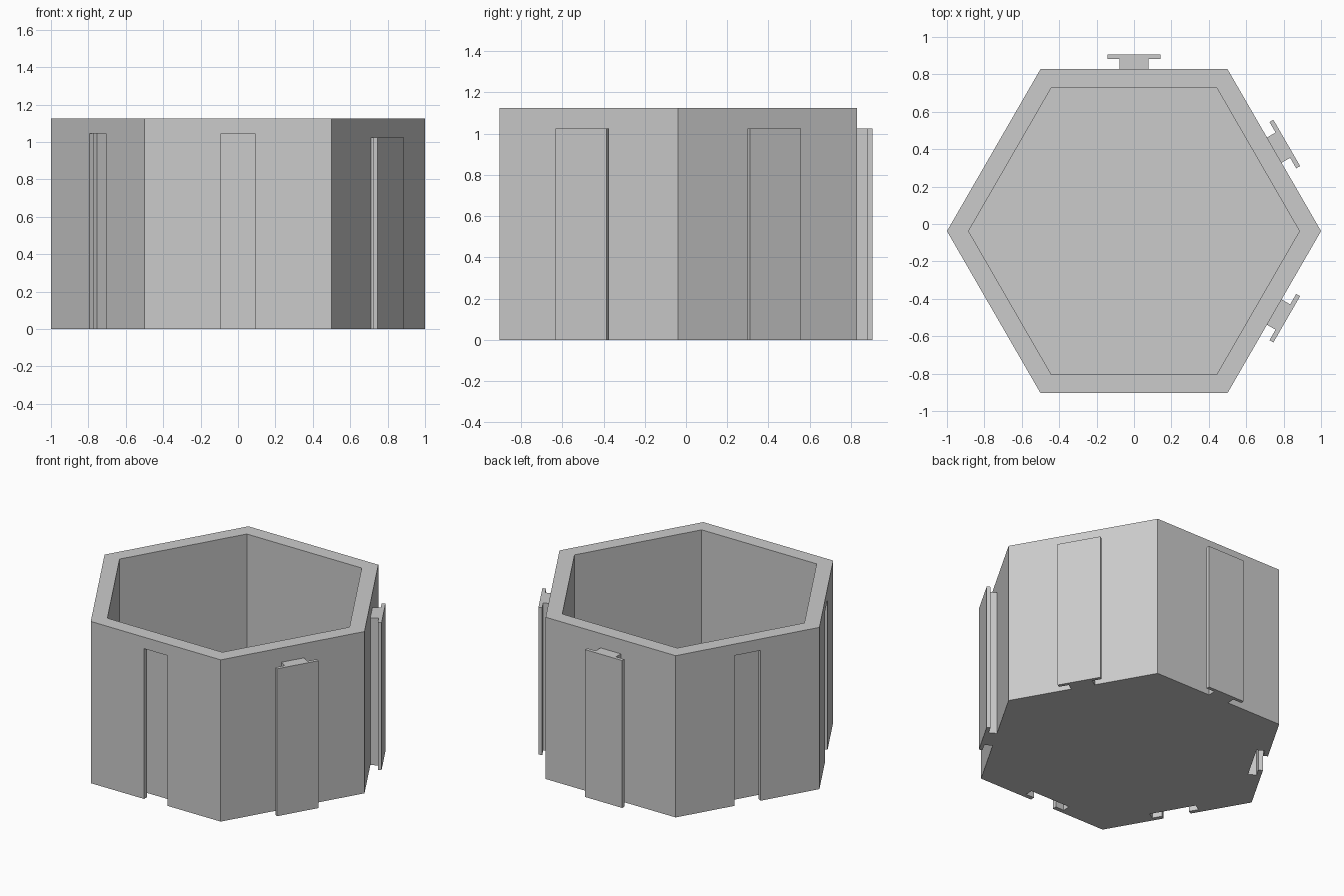
import bpy, bmesh, math
from mathutils import Matrix

if "Cube" in bpy.data.objects:
    bpy.data.objects.remove(bpy.data.objects["Cube"])

CY = -0.038                      # hexagon centre in y
APO = math.sqrt(3) / 2           # centre to flat side
WALL, HEIGHT, FLOOR = 0.1, 1.125, 0.1

grey = bpy.data.materials.new("light grey")
grey.diffuse_color = (0.6, 0.6, 0.6, 1)
grey.use_nodes = True
grey.node_tree.nodes["Principled BSDF"].inputs["Base Color"].default_value = grey.diffuse_color


def prism(name, outline, z0, z1, angle=0.0):
    """Extrude a 2D outline upwards, turned about the hexagon centre."""
    bm = bmesh.new()
    low = bm.faces.new([bm.verts.new((x, y, z0)) for x, y in outline])
    top = bmesh.ops.extrude_face_region(bm, geom=[low])["geom"]
    bmesh.ops.translate(bm, vec=(0, 0, z1 - z0),
                        verts=[v for v in top if isinstance(v, bmesh.types.BMVert)])
    bmesh.ops.recalc_face_normals(bm, faces=bm.faces)
    bm.transform(Matrix.Translation((0, CY, 0)) @ Matrix.Rotation(angle, 4, 'Z'))
    me = bpy.data.meshes.new(name)
    bm.to_mesh(me)
    bm.free()
    me.materials.append(grey)
    ob = bpy.data.objects.new(name, me)
    bpy.context.collection.objects.link(ob)
    return ob


def hexagon(r):
    return [(r * math.cos(i * math.pi / 3), r * math.sin(i * math.pi / 3)) for i in range(6)]


def tee(x0, x1, x2, stem, head):
    """T outline along +x: stem from x0 to x1, head from x1 to x2."""
    half = [(x0, stem), (x1, stem), (x1, head), (x2, head)]
    return half + [(x, -y) for x, y in reversed(half)]


def cut(target, cutter):
    mod = target.modifiers.new(cutter.name, 'BOOLEAN')
    mod.operation, mod.solver, mod.object = 'DIFFERENCE', 'EXACT', cutter
    cutter.hide_render = True
    cutter.hide_set(True)


# hexagonal box with an open top
box = prism("hexagon_box", hexagon(1), 0, HEIGHT)
cut(box, prism("cavity_cutter", hexagon((APO - WALL) / APO), FLOOR, HEIGHT + 0.2))

# T slots in the three left and front sides, open at the bottom
for deg in (150, 210, 270):
    outline = tee(APO + 0.05, APO - 0.03, APO - 0.084, 0.09, 0.155)
    cut(box, prism(f"slot_cutter_{deg}", outline, -0.1, 1.045, math.radians(deg)))

# matching T rails on the three right and back sides
for deg in (30, 90, 330):
    outline = tee(APO - 0.002, APO + 0.053, APO + 0.077, 0.078, 0.143)
    prism(f"rail_{deg}", outline, 0, 1.025, math.radians(deg))
